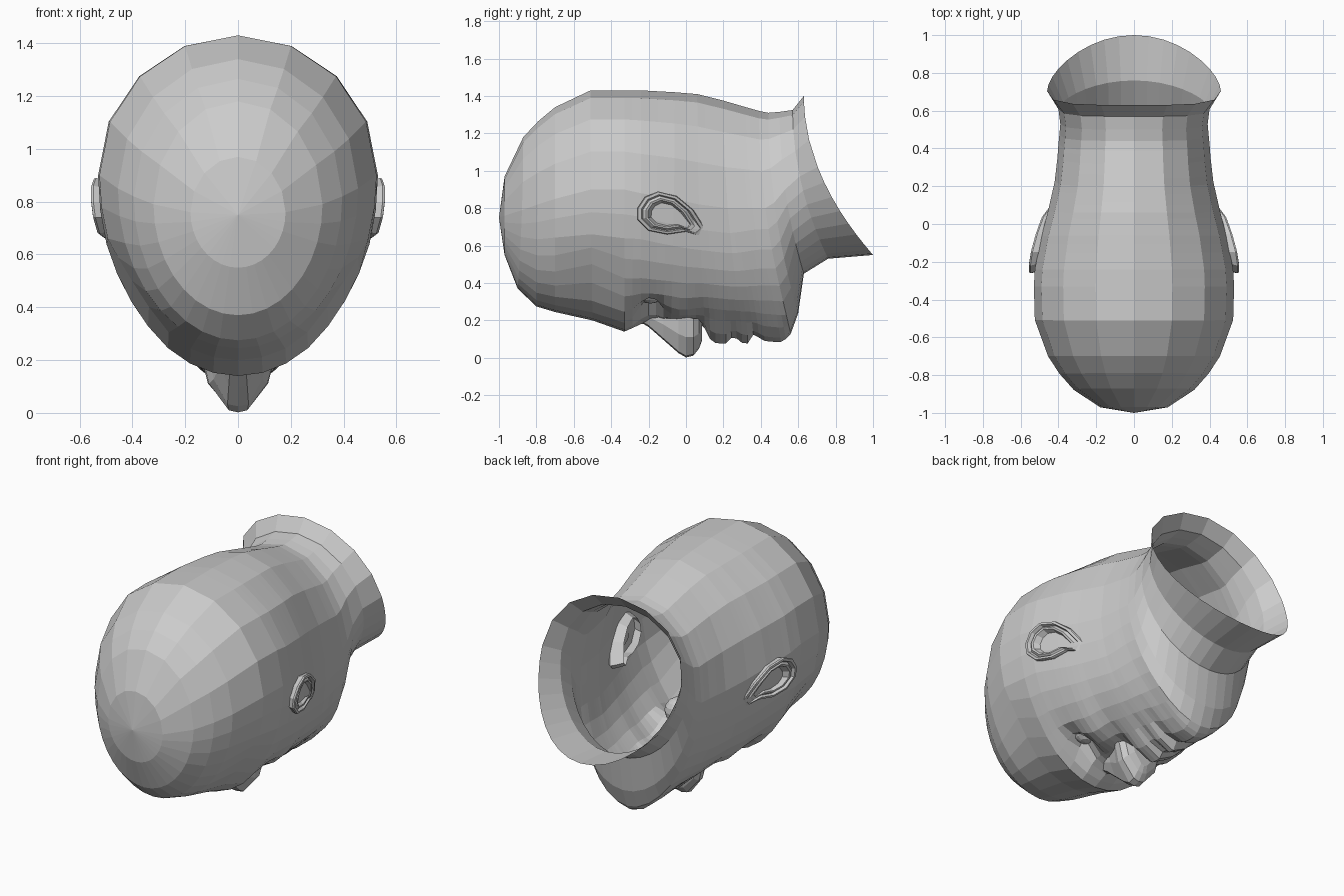
import bpy, bmesh, math
from math import sin, cos, pi, exp

if "Cube" in bpy.data.objects:
    bpy.data.objects.remove(bpy.data.objects["Cube"])


def loft(name, rings, cap_start=None, cap_end=None):
    """Skin a list of closed rings; caps may be a point (fan) or True (flat)."""
    bm = bmesh.new()
    vs = [[bm.verts.new(p) for p in r] for r in rings]
    n = len(vs[0])
    for a, b in zip(vs, vs[1:]):
        for i in range(n):
            j = (i + 1) % n
            bm.faces.new((a[i], a[j], b[j], b[i]))
    for ring, cap in ((vs[0], cap_start), (vs[-1], cap_end)):
        if cap is True:
            bm.faces.new(ring)
        elif cap is not None:
            tip = bm.verts.new(cap)
            for i in range(n):
                bm.faces.new((ring[i], ring[(i + 1) % n], tip))
    bmesh.ops.recalc_face_normals(bm, faces=bm.faces)
    me = bpy.data.meshes.new(name)
    bm.to_mesh(me)
    bm.free()
    ob = bpy.data.objects.new(name, me)
    bpy.context.collection.objects.link(ob)
    return ob


# Head sections, crown to neck rim: back y, back z, face y, face z, half width, z of widest point
SECTIONS = [
    (-.97, .97, -.97, .55, .18, .76),
    (-.87, 1.18, -.90, .37, .32, .79),
    (-.79, 1.265, -.80, .275, .395, .82),
    (-.70, 1.34, -.70, .245, .455, .85),
    (-.51, 1.43, -.50, .20, .525, .90),
    (-.33, 1.43, -.33, .14, .53, .90),
    (-.24, 1.43, -.24, .18, .525, .88),
    (-.06, 1.42, -.08, .20, .49, .85),
    (.06, 1.41, .10, .20, .455, .82),
    (.20, 1.375, .30, .18, .42, .80),
    (.32, 1.34, .48, .17, .405, .80),
    (.39, 1.32, .56, .16, .40, .80),
    (.44, 1.31, .60, .24, .395, .83),
    (.50, 1.315, .63, .45, .39, .90),
    (.57, 1.325, .76, .53, .40, .97),
    (.63, 1.40, 1.0, .55, .46, 1.02),
]

# Face relief: x, y, height change, x spread, y spread, y falloff power
RELIEF = [
    (.19, -.19, .11, .085, .065, 2),   # eye socket
    (0, .18, -.115, .14, .08, 4),      # upper lip
    (0, .31, -.10, .13, .045, 4),      # lower lip
    (0, .46, -.085, .17, .10, 4),      # chin
    (.27, -.02, -.02, .09, .08, 2),    # cheekbone
    (.40, -.46, .06, .11, .11, 2),     # temple
]

ANGLES = [i * pi / 8 for i in range(5)] + [pi / 2 + i * pi / 18 for i in range(1, 10)]


def head_ring(s):
    yt, zt, yb, zb, w, zw = s
    full = 1 - .13 * exp(-((yb - .12) / .32) ** 4)   # fuller cheeks and jaw
    half = []
    for a in ANGLES:
        x, c = w * sin(a), cos(a)
        if a > pi - .001:
            x = 0
        if c < -.001:
            x, c = w * (x / w) ** full, -(-c) ** full
        z = zw + c * ((zt - zw) if c > 0 else (zw - zb))
        t = (zt - z) / (zt - zb)
        y = yt + (yb - yt) * t * t
        if z < .6:
            for bx, by, h, sx, sy, p in RELIEF:
                z += h * exp(-((x - bx) / sx) ** 2 - abs((y - by) / sy) ** p)
        half.append((x, y, z))
    return half + [(-x, y, z) for x, y, z in half[-2:0:-1]]


fine = []
for a, b in zip(SECTIONS, SECTIONS[1:]):
    gap = .033 if a[2] > .05 else .05
    steps = max(1, math.ceil((b[2] - a[2]) / gap)) if -.34 < a[2] < .55 else 1
    fine += [[p + (q - p) * k / steps for p, q in zip(a, b)] for k in range(steps)]
fine.append(SECTIONS[-1])
loft("head_and_neck", [head_ring(s) for s in fine], cap_start=(0, -1, .75))

# Nose sections: y, ridge z, ridge half width, base half width, base z
NOSE = [
    (-.26, .20, .025, .05, .27),
    (-.20, .165, .03, .06, .27),
    (-.12, .095, .035, .08, .26),
    (-.04, .025, .04, .11, .23),
    (0, .002, .035, .135, .22),
    (.04, .012, .035, .14, .21),
    (.07, .05, .03, .12, .21),
    (.085, .09, .02, .08, .22),
]


def nose_ring(s):
    y, z, r, b, zb = s
    m = z + (zb - z) * .5
    half = [(r, y, z + .008), (r + (b - r) * .75, y, m), (b, y, zb)]
    return [(0, y, z)] + half + [(-x, yy, zz) for x, yy, zz in half[::-1]]


loft("nose", [nose_ring(s) for s in NOSE], cap_start=True, cap_end=True)

# Ears: outline in y, z, stepped through rim, groove, inner fold and bowl
EAR = [(-.26, .80), (-.22, .86), (-.15, .89), (-.05, .865), (.04, .79), (.11, .68),
       (.08, .65), (0, .675), (-.1, .66), (-.2, .68), (-.26, .74)]
EAR_STEPS = [(.8, -.09), (.95, -.03), (1, -.005), (.97, .003), (.86, .003),
             (.80, -.015), (.70, -.005), (.62, -.008), (.5, -.04)]


def ear_ring(side, scale, dx):
    cy, cz = -.11, .765
    pts = []
    for y, z in EAR:
        y, z = cy + (y - cy) * scale, cz + (z - cz) * scale
        flare = .553 - .1 * max(0, (y + .22) / .33) ** 1.5 - .25 * max(0, .77 - z)
        pts.append((side * (flare + dx), y, z))
    return pts


for side, label in ((1, "right"), (-1, "left")):
    loft("ear_" + label, [ear_ring(side, s, d) for s, d in EAR_STEPS], cap_end=True)

    # Eyes set in the sockets
    bpy.ops.mesh.primitive_uv_sphere_add(segments=12, ring_count=8, radius=.075,
                                         location=(side * .185, -.19, .365))
    bpy.context.object.name = "eye_" + label
